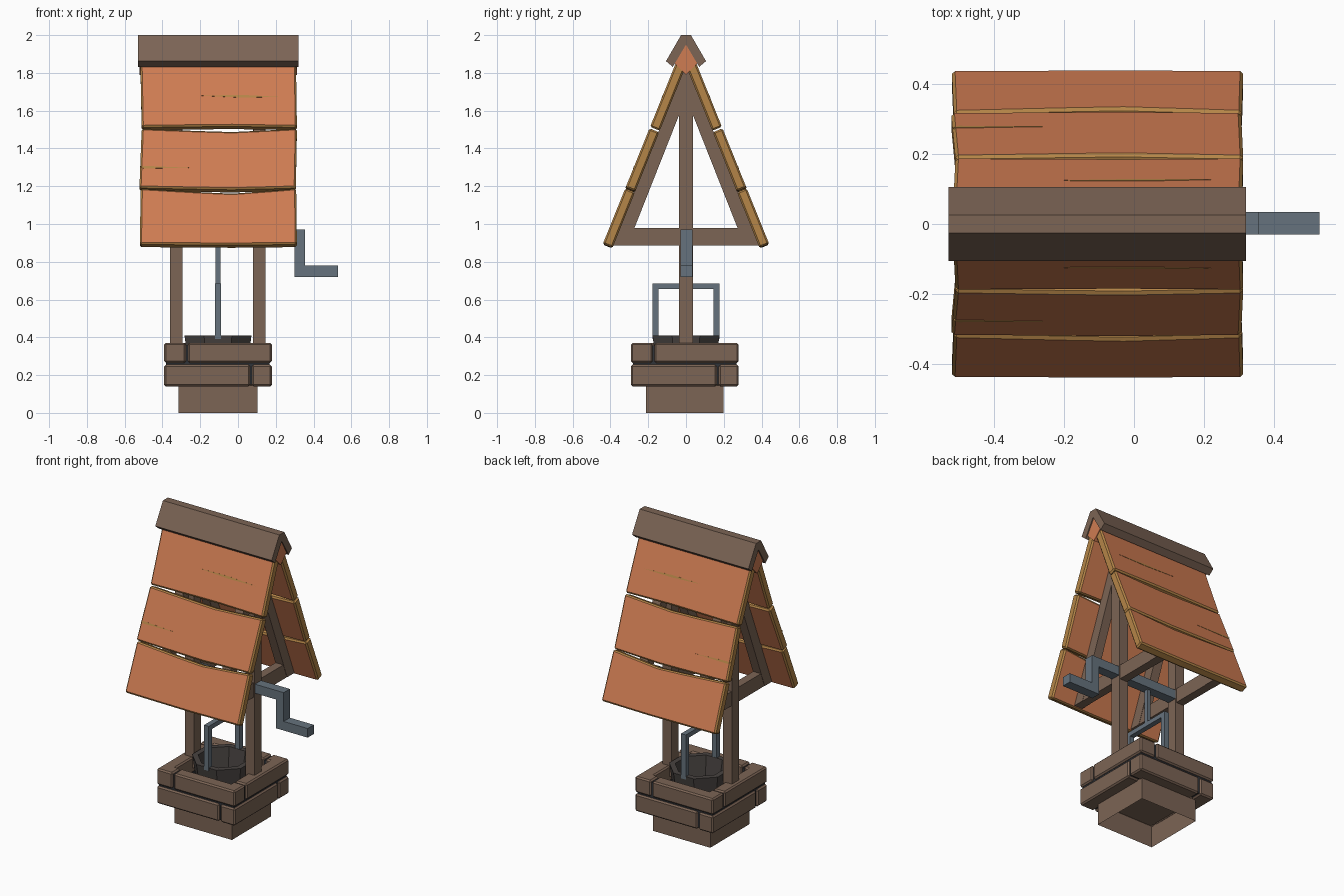
import bpy, bmesh, math
from mathutils import Vector, Matrix

if "Cube" in bpy.data.objects:
    bpy.data.objects.remove(bpy.data.objects["Cube"])

CX, CY = -0.106, -0.007      # centre of the well


def material(name, rgb):
    m = bpy.data.materials.new(name)
    m.diffuse_color = (*rgb, 1)
    m.use_nodes = True
    m.node_tree.nodes["Principled BSDF"].inputs["Base Color"].default_value = m.diffuse_color
    return m


WOOD = material("brown_wood", (0.20, 0.128, 0.09))
ORANGE = material("orange_board", (0.62, 0.2, 0.084))
TAN = material("tan_edge", (0.46, 0.235, 0.064))
METAL = material("grey_metal", (0.133, 0.17, 0.205))
DARK = material("dark_bucket", (0.064, 0.055, 0.051))
MORTAR = material("mortar", (0.03, 0.033, 0.04))


def finish(name, bm, *mats):
    bmesh.ops.recalc_face_normals(bm, faces=bm.faces)
    mesh = bpy.data.meshes.new(name)
    bm.to_mesh(mesh)
    bm.free()
    ob = bpy.data.objects.new(name, mesh)
    for m in mats:
        mesh.materials.append(m)
    bpy.context.collection.objects.link(ob)
    return ob


def loft(sections):
    """Closed solid through equal-length rings of points."""
    bm = bmesh.new()
    rings = [[bm.verts.new(p) for p in s] for s in sections]
    n = len(rings[0])
    for a, b in zip(rings, rings[1:]):
        for i in range(n):
            j = (i + 1) % n
            bm.faces.new((a[i], a[j], b[j], b[i]))
    bm.faces.new(rings[0])
    bm.faces.new(rings[-1])
    bmesh.ops.recalc_face_normals(bm, faces=bm.faces)
    return bm


def bevel_sharp(bm, width):
    edges = [e for e in bm.edges if e.calc_face_angle(0) > 0.6]
    bmesh.ops.bevel(bm, geom=edges, offset=width, segments=1, affect='EDGES')


def prism(pts, axis, lo, hi):
    """Extrude a 2D outline along an axis."""
    def place(p, t):
        return {'x': (t, *p), 'y': (p[0], t, p[1]), 'z': (*p, t)}[axis]
    return loft([[place(p, t) for p in pts] for t in (lo, hi)])


def rect(a0, a1, b0, b1):
    return [(a0, b0), (a1, b0), (a1, b1), (a0, b1)]


def mirror_y(ob):
    ob.modifiers.new("mirror", 'MIRROR').use_axis = (False, True, False)


# Base, open underneath
bm = prism(rect(CX - .21, CX + .21, CY - .205, CY + .205), 'z', 0, .145)
bmesh.ops.delete(bm, geom=[f for f in bm.faces if f.calc_center_median().z < .01], context='FACES')
finish("base", bm, WOOD)

# Brick courses: four L-shaped corner bricks each, around a mortar core
H, I = .285, .2
for course, z0, z1, j in (("lower", .14, .255, .175), ("upper", .265, .37, -.165)):
    a, b = j + .005, j - .005
    outline = [(a, -H), (H, -H), (H, b), (I, b), (I, -I), (a, -I)]
    if a > I:
        outline[-1] = (a, -I)
    for k in range(4):
        bm = prism(outline, 'z', z0, z1)
        bevel_sharp(bm, .009)
        bm.transform(Matrix.Translation((CX, CY, 0)) @ Matrix.Rotation(k * math.pi / 2, 4, 'Z'))
        finish(f"{course}_brick_{k + 1}", bm, WOOD)
for k in range(4):
    bm = prism(rect(-.274, .206, -.274, -.206), 'z', .15, .358)
    bm.transform(Matrix.Translation((CX, CY, 0)) @ Matrix.Rotation(k * math.pi / 2, 4, 'Z'))
    finish(f"mortar_{k + 1}", bm, MORTAR)

# Octagonal bucket, lathed from a profile
bm = bmesh.new()
profile = [(.155, .16), (.192, .41), (.155, .41), (.128, .22)]
rings = [[bm.verts.new((CX + r * math.cos(t), r * math.sin(t), z))
          for t in [math.pi * (k + .5) / 4 for k in range(8)]] for r, z in profile]
for p, q in zip(rings, rings[1:]):
    for i in range(8):
        bm.faces.new((p[i], p[i - 1], q[i - 1], q[i]))
bm.faces.new(rings[0])
bm.faces.new(rings[-1])
finish("bucket", bm, DARK)

# Bucket handle and rope
u_shape = [(-.178, .39), (-.178, .685), (.178, .685), (.178, .39),
           (.145, .39), (.145, .655), (-.145, .655), (-.145, .39)]
finish("bucket_handle", prism(u_shape, 'x', CX - .017, CX + .017), METAL)
finish("rope", prism(rect(CX - .013, CX + .013, -.013, .013), 'z', .67, .93), METAL)

# Axle with crank
crank = [(-.3, .91), (.3, .91), (.3, .72), (.53, .72), (.53, .78),
         (.355, .78), (.355, .97), (-.3, .97)]
finish("crank", prism(crank, 'y', -.03, .034), METAL)

# Roof slope coordinates: s up the slope, d inward from the outer face
UP, OUT = Vector((0, -.374, .927)), Vector((0, .927, .374))


def slope(x, s, d):
    return Vector((x, .44, .895)) + UP * s - OUT * d


# Posts and triangular trusses
for side, x in (("left", -.328), ("right", .112)):
    finish(side + "_post", prism(rect(x - .033, x + .033, -.036, .036), 'z', .3, 1.72), WOOD)
    finish(side + "_tie_beam", prism([(-.385, .885), (.385, .885), (.345, .98), (-.345, .98)],
                                     'x', x - .028, x + .028), WOOD)
    rafter = [(.39, .885), (.31, .885), (0, 1.67), (0, 1.85)]
    mirror_y(finish(side + "_rafter", prism(rafter, 'x', x - .03, x + .03), WOOD))

# Roof boards: (s bottom, s top, left x bottom/top, right x bottom/top, bottom shift, top dip)
boards = [(0, .318, -.52, -.515, .312, .308, -.004, .028),
          (.322, .66, -.522, -.51, .306, .312, -.01, .018),
          (.668, 1.1, -.51, -.518, .312, .306, .006, 0)]
for n, (s0, s1, l0, l1, r0, r1, lift, dip) in enumerate(boards):
    sections = []
    for x0, x1, mid in ((l0, l1, 0), (-.2, -.2, .7), (-.03, -.03, 1), (.2, .2, .35), (r0, r1, 0)):
        a, b = s0 + lift * mid, s1 - dip * mid
        sections.append([slope(x0, a, 0), slope(x1, b, 0), slope(x1, b, .055), slope(x0, a, .055)])
    bm = loft(sections)
    bevel_sharp(bm, .009)
    bm.normal_update()
    for f in bm.faces:
        f.material_index = 0 if abs(f.normal.dot(OUT)) > .95 else 1
    mirror_y(finish(f"roof_board_{n + 1}", bm, ORANGE, TAN))

# Grain cracks on the boards
for n, (xa, xb, xc, s) in enumerate(((-.2, .02, .22, .842), (-.515, -.5, -.26, .437))):
    ring = [(xa, s + .004), (xb, s - .007), (xc, s - .003), (xb, s + .008)]
    bm = loft([[slope(x, t, d) for x, t in ring] for d in (.004, -.0015)])
    mirror_y(finish(f"grain_crack_{n + 1}", bm, TAN))

# Orange filler under the ridge, and the ridge cap
filler = [(0, 1.96), (.07, 1.86), (0, 1.79), (-.07, 1.86)]
finish("ridge_filler", prism(filler, 'x', -.521, .313), ORANGE)
cap = [(.026, 2.0), (.106, 1.862), (.07, 1.832), (0, 1.95),
       (-.07, 1.832), (-.106, 1.862), (-.026, 2.0)]
finish("ridge_cap", prism(cap, 'x', -.53, .32), WOOD)
